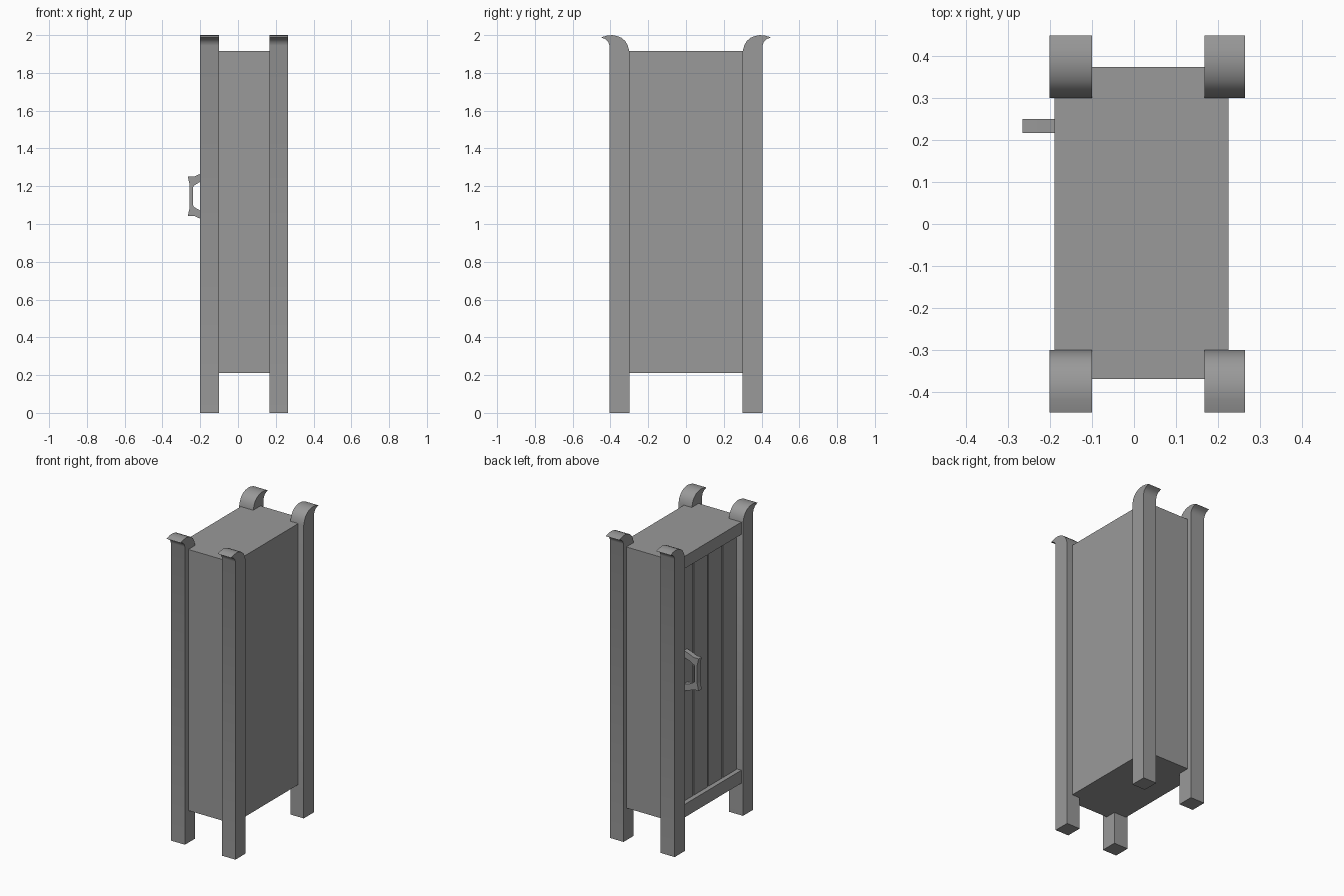
import bpy
import bmesh
from mathutils import Vector

default_cube = bpy.data.objects.get("Cube")
if default_cube:
    bpy.data.objects.remove(default_cube, do_unlink=True)

grey = bpy.data.materials.new("plain_grey")
grey.use_nodes = True
colour = (0.32, 0.32, 0.32, 1)
grey.diffuse_color = colour
grey.node_tree.nodes["Principled BSDF"].inputs["Base Color"].default_value = colour


def extrude(name, points, axis, start, end, smooth=False):
    """Sweep a closed outline of (horizontal, z) points along x or y."""
    bm = bmesh.new()
    place = (lambda h, z, t: (t, h, z)) if axis == "x" else (lambda h, z, t: (h, t, z))
    face = bm.faces.new([bm.verts.new(place(h, z, start)) for h, z in points])
    swept = bmesh.ops.extrude_face_region(bm, geom=[face])["geom"]
    step = Vector(place(0, 0, end - start))
    bmesh.ops.translate(bm, vec=step, verts=[v for v in swept if isinstance(v, bmesh.types.BMVert)])
    bmesh.ops.recalc_face_normals(bm, faces=bm.faces)
    mesh = bpy.data.meshes.new(name)
    bm.to_mesh(mesh)
    bm.free()
    obj = bpy.data.objects.new(name, mesh)
    bpy.context.collection.objects.link(obj)
    mesh.materials.append(grey)
    if smooth:
        bpy.ops.object.select_all(action="DESELECT")
        obj.select_set(True)
        bpy.context.view_layer.objects.active = obj
        bpy.ops.object.shade_smooth_by_angle(angle=0.6)
    return obj


# Cabinet body with a recess for the door between the top and bottom rails
bottom, top = 0.21, 1.915
door_bottom, door_top = 0.295, 1.835
front, recess, back = -0.19, -0.148, 0.225
extrude("cabinet_body", [
    (front, bottom), (back, bottom), (back, top), (front, top),
    (front, door_top), (recess, door_top), (recess, door_bottom), (front, door_bottom),
], "y", -0.37, 0.375)

# Door planks separated by narrow grooves
plank_width, groove = 0.15, 0.01
for i in range(4):
    y = -0.30 + i * plank_width
    extrude("door_plank", [
        (-0.16, door_bottom), (recess, door_bottom), (recess, door_top), (-0.16, door_top),
    ], "y", y + groove / 2, y + plank_width - groove / 2)

# Corner posts whose tops curl outward
post = [
    (0.405, 0), (0.405, 1.945), (0.412, 1.964), (0.426, 1.978), (0.45, 1.988),
    (0.42, 1.997), (0.39, 2.0), (0.365, 1.995), (0.342, 1.986), (0.322, 1.969),
    (0.309, 1.947), (0.30, 1.915), (0.30, 0),
]
for side, sign in (("front", -1), ("back", 1)):
    outline = [(sign * y, z) for y, z in post]
    extrude(side + "_right_post", outline, "x", -0.202, -0.10, smooth=True)
    extrude(side + "_left_post", outline, "x", 0.168, 0.265, smooth=True)

# Door handle, mirrored about its middle height
middle = 1.147
outer = [(-0.155, 0.133), (-0.195, 0.121), (-0.23, 0.105), (-0.266, 0.105), (-0.256, 0.06)]
inner = [(-0.238, 0.045), (-0.234, 0.056), (-0.20, 0.076), (-0.155, 0.088)]
outline = [(x, middle + h) for x, h in outer]
outline += [(x, middle - h) for x, h in reversed(outer)]
outline += [(x, middle - h) for x, h in reversed(inner)]
outline += [(x, middle + h) for x, h in inner]
extrude("door_handle", outline, "y", 0.217, 0.25)
